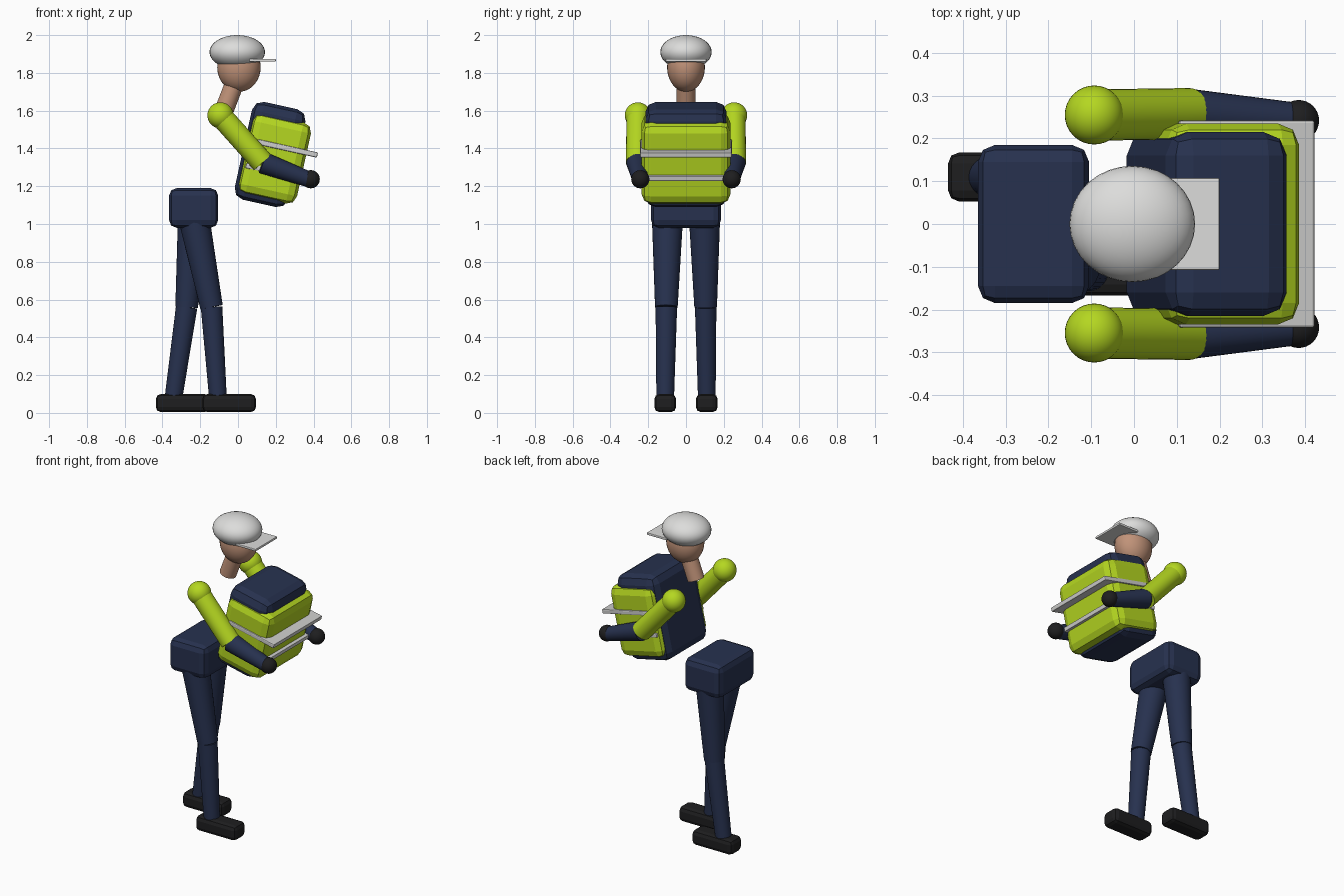
import bpy, math
from mathutils import Vector

if "Cube" in bpy.data.objects:
    bpy.data.objects.remove(bpy.data.objects["Cube"])


def material(name, rgb):
    m = bpy.data.materials.new(name)
    m.diffuse_color = (*rgb, 1)
    m.use_nodes = True
    m.node_tree.nodes["Principled BSDF"].inputs["Base Color"].default_value = m.diffuse_color
    return m


NAVY = material("navy cloth", (0.020, 0.031, 0.078))
LIME = material("lime safety", (0.46, 0.68, 0.015))
SKIN = material("skin", (0.53, 0.29, 0.19))
WHITE = material("helmet white", (0.72, 0.72, 0.71))
SILVER = material("reflective band", (0.62, 0.62, 0.61))
BLACK = material("black rubber", (0.013, 0.013, 0.014))


def finish(name, mat, smooth=True):
    o = bpy.context.object
    o.name = name
    o.data.materials.append(mat)
    if smooth:
        bpy.ops.object.shade_smooth_by_angle(angle=math.radians(40))
    return o


def box(name, mat, loc, size, bevel, pitch=0.0, segments=2):
    bpy.ops.mesh.primitive_cube_add(size=1, location=loc, rotation=(0, pitch, 0))
    o = finish(name, mat, False)
    o.scale = size
    bpy.ops.object.transform_apply(location=False, rotation=False, scale=True)
    b = o.modifiers.new("rounded edges", 'BEVEL')
    b.width, b.segments = bevel, segments
    return o


def ball(name, mat, loc, radii):
    bpy.ops.mesh.primitive_uv_sphere_add(segments=32, ring_count=20, radius=1, location=loc)
    o = finish(name, mat)
    o.scale = radii
    return o


def limb(name, mat, a, b, r1, r2):
    a, b = Vector(a), Vector(b)
    d = b - a
    bpy.ops.mesh.primitive_cone_add(vertices=28, radius1=r1, radius2=r2,
                                    depth=d.length, location=(a + b) / 2)
    bpy.context.object.rotation_euler = d.to_track_quat('Z', 'Y').to_euler()
    return finish(name, mat)


# Body: hips, leaning chest, vest and its two bands
LEAN = math.radians(12.5)
box("hips", NAVY, (-0.235, 0, 1.085), (0.26, 0.37, 0.21), 0.04)
box("chest", NAVY, (0.170, 0, 1.368), (0.29, 0.43, 0.53), 0.055, LEAN)
box("vest", LIME, (0.193, 0, 1.347), (0.32, 0.47, 0.44), 0.05, LEAN)
box("upper_band", SILVER, (0.262, 0, 1.400), (0.325, 0.485, 0.028), 0.006, LEAN)
box("lower_band", SILVER, (0.198, 0, 1.275), (0.32, 0.475, 0.028), 0.006, LEAN)

# Head, neck and helmet
limb("neck", SKIN, (-0.07, 0, 1.61), (-0.005, 0, 1.78), 0.05, 0.05)
ball("head", SKIN, (0.005, 0, 1.83), (0.115, 0.10, 0.13))
ball("helmet", WHITE, (-0.004, 0, 1.91), (0.147, 0.136, 0.09))
box("helmet_brim", WHITE, (0.13, 0, 1.867), (0.14, 0.216, 0.015), 0.004)

for side, s in (("left", 1), ("right", -1)):
    # Arm reaching forward
    shoulder = (-0.093, s * 0.255, 1.575)
    elbow = (0.13, s * 0.258, 1.325)
    wrist = (0.37, s * 0.243, 1.238)
    ball(side + "_shoulder", LIME, shoulder, (0.069,) * 3)
    limb(side + "_upper_arm", LIME, shoulder, elbow, 0.06, 0.06)
    limb(side + "_forearm", NAVY, elbow, wrist, 0.058, 0.042)
    ball(side + "_hand", BLACK, (0.385, s * 0.242, 1.237), (0.048,) * 3)

    # Leg: the right one steps forward
    knee_x, ankle_x, shoe_x = (-0.272, -0.34, -0.293) if s > 0 else (-0.14, -0.107, -0.047)
    knee = (knee_x, s * 0.104, 0.56)
    limb(side + "_thigh", NAVY, (-0.235, s * 0.098, 1.04), knee, 0.083, 0.06)
    limb(side + "_shin", NAVY, knee, (ankle_x, s * 0.11, 0.09), 0.057, 0.047)
    box(side + "_shoe", BLACK, (shoe_x, s * 0.11, 0.0525), (0.284, 0.115, 0.095), 0.026)

# Rest the shoes on the ground
for o in bpy.data.objects:
    if o.name.endswith("_shoe"):
        o.location.z = 0.052
        o.dimensions.z  # height stays as built
